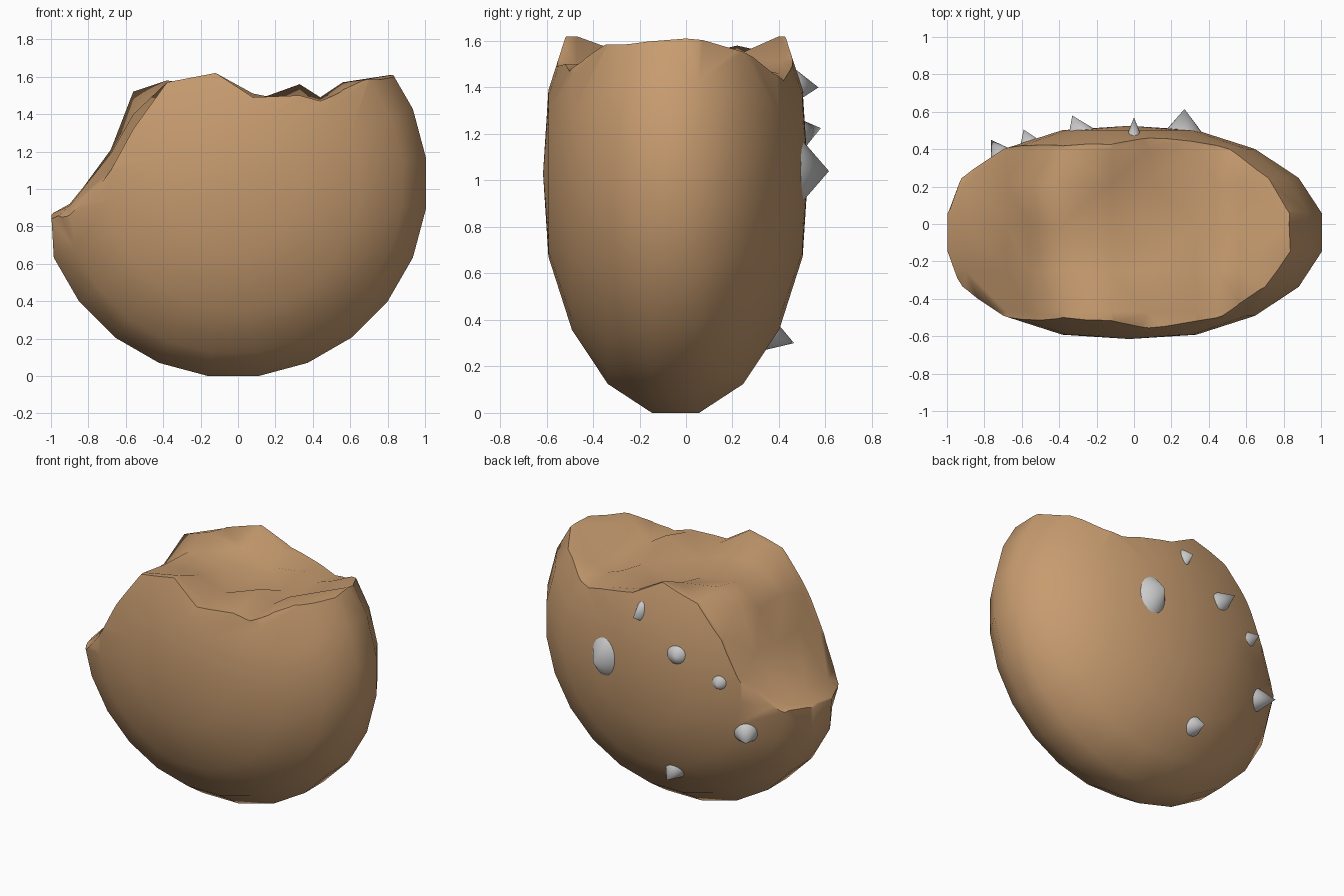
import bpy, bmesh, math
from mathutils import Vector, Matrix

if "Cube" in bpy.data.objects:
    bpy.data.objects.remove(bpy.data.objects["Cube"])


def make_object(name, bm):
    bmesh.ops.recalc_face_normals(bm, faces=bm.faces[:])
    mesh = bpy.data.meshes.new(name)
    bm.to_mesh(mesh)
    bm.free()
    ob = bpy.data.objects.new(name, mesh)
    bpy.context.collection.objects.link(ob)
    return ob


def activate(ob):
    bpy.ops.object.select_all(action='DESELECT')
    ob.select_set(True)
    bpy.context.view_layer.objects.active = ob


def smooth(ob, degrees):
    activate(ob)
    bpy.ops.object.shade_smooth_by_angle(angle=math.radians(degrees))


# Low-poly flattened boulder, poles on the y axis, facet at the bottom
bm = bmesh.new()
bmesh.ops.create_uvsphere(bm, u_segments=24, v_segments=9, radius=1.0)
turn = Matrix.Rotation(math.radians(90), 4, 'X') @ Matrix.Rotation(math.radians(7.5), 4, 'Z')
bmesh.ops.transform(bm, matrix=turn, verts=bm.verts)
for v in bm.verts:
    x, y, z = v.co
    y = max(-0.57, min(0.57, y * 0.582))
    v.co = (max(-1.0, x * 1.055 - 0.025), y - 0.045, z * 1.055 + 1.03)
shell = make_object("broken_shell", bm)

# Cutter whose underside is the crumpled fracture surface
xs = [-1.06, -0.99, -0.9, -0.68, -0.56, -0.38, -0.12, 0.08, 0.33, 0.44, 0.56, 0.82, 1.15]
ys = [-0.75, -0.47, -0.25, 0.0, 0.22, 0.4, 0.7]
front = [0.6, 0.70, 0.80, 1.10, 1.32, 1.57, 1.62, 1.49, 1.50, 1.47, 1.52, 1.60, 1.60]
back = [0.6, 0.70, 0.80, 1.10, 1.34, 1.54, 1.62, 1.51, 1.46, 1.43, 1.46, 1.58, 1.60]
heights = [
    front,
    front,
    [0.8, 0.83, 0.91, 1.19, 1.40, 1.54, 1.54, 1.47, 1.56, 1.49, 1.57, 1.59, 1.60],
    [0.8, 0.87, 0.92, 1.19, 1.40, 1.53, 1.49, 1.44, 1.46, 1.43, 1.46, 1.61, 1.61],
    [0.8, 0.84, 0.91, 1.21, 1.52, 1.58, 1.54, 1.47, 1.50, 1.46, 1.50, 1.59, 1.60],
    back,
    back,
]
bm = bmesh.new()
grid = [[bm.verts.new((x, y, h)) for x, h in zip(xs, row)] for y, row in zip(ys, heights)]
for a, b in zip(grid, grid[1:]):
    for i in range(len(xs) - 1):
        bm.faces.new((a[i], a[i + 1], b[i + 1], b[i]))
bmesh.ops.triangulate(bm, faces=bm.faces[:])
ring = grid[0] + [r[-1] for r in grid[1:]] + grid[-1][-2::-1] + [r[0] for r in grid[-2:0:-1]]
lid = [bm.verts.new((v.co.x, v.co.y, 2.6)) for v in ring]
for i in range(len(ring)):
    j = (i + 1) % len(ring)
    bm.faces.new((ring[i], ring[j], lid[j], lid[i]))
bm.faces.new(lid)
cutter = make_object("fracture_cutter", bm)
cutter.hide_render = True

# Break off the top and left shoulder
cut = shell.modifiers.new("fracture", 'BOOLEAN')
cut.operation = 'DIFFERENCE'
cut.solver = 'EXACT'
cut.object = cutter
activate(shell)
bpy.ops.object.modifier_apply(modifier=cut.name)
bpy.data.objects.remove(cutter, do_unlink=True)
smooth(shell, 52)

brown = bpy.data.materials.new("brown")
brown.diffuse_color = (0.57, 0.33, 0.16, 1)
brown.use_nodes = True
brown.node_tree.nodes["Principled BSDF"].inputs["Base Color"].default_value = brown.diffuse_color
shell.data.materials.append(brown)


# Grey spikes on the back: base centre, tip, radius, sideways squash
def spike(base, tip, radius, squash=1.0):
    base, tip = Vector(base), Vector(tip)
    axis = tip - base
    bm = bmesh.new()
    bmesh.ops.create_cone(bm, cap_ends=True, segments=24, radius1=radius, radius2=0,
                          depth=axis.length)
    place = (Matrix.Translation((base + tip) / 2)
             @ axis.to_track_quat('Z', 'Y').to_matrix().to_4x4()
             @ Matrix.Diagonal((squash, 1, 1, 1)))
    bmesh.ops.transform(bm, matrix=place, verts=bm.verts)
    smooth(make_object("spike", bm), 40)


spike((0.265, 0.485, 1.04), (0.27, 0.615, 1.04), 0.15, 0.7)
spike((0.0, 0.465, 1.405), (0.0, 0.57, 1.40), 0.075, 0.55)
spike((-0.285, 0.48, 1.20), (-0.33, 0.58, 1.225), 0.075)
spike((-0.555, 0.42, 1.06), (-0.59, 0.505, 1.07), 0.062)
spike((-0.70, 0.35, 0.72), (-0.765, 0.45, 0.70), 0.075)
spike((-0.17, 0.36, 0.335), (-0.18, 0.465, 0.30), 0.068)
